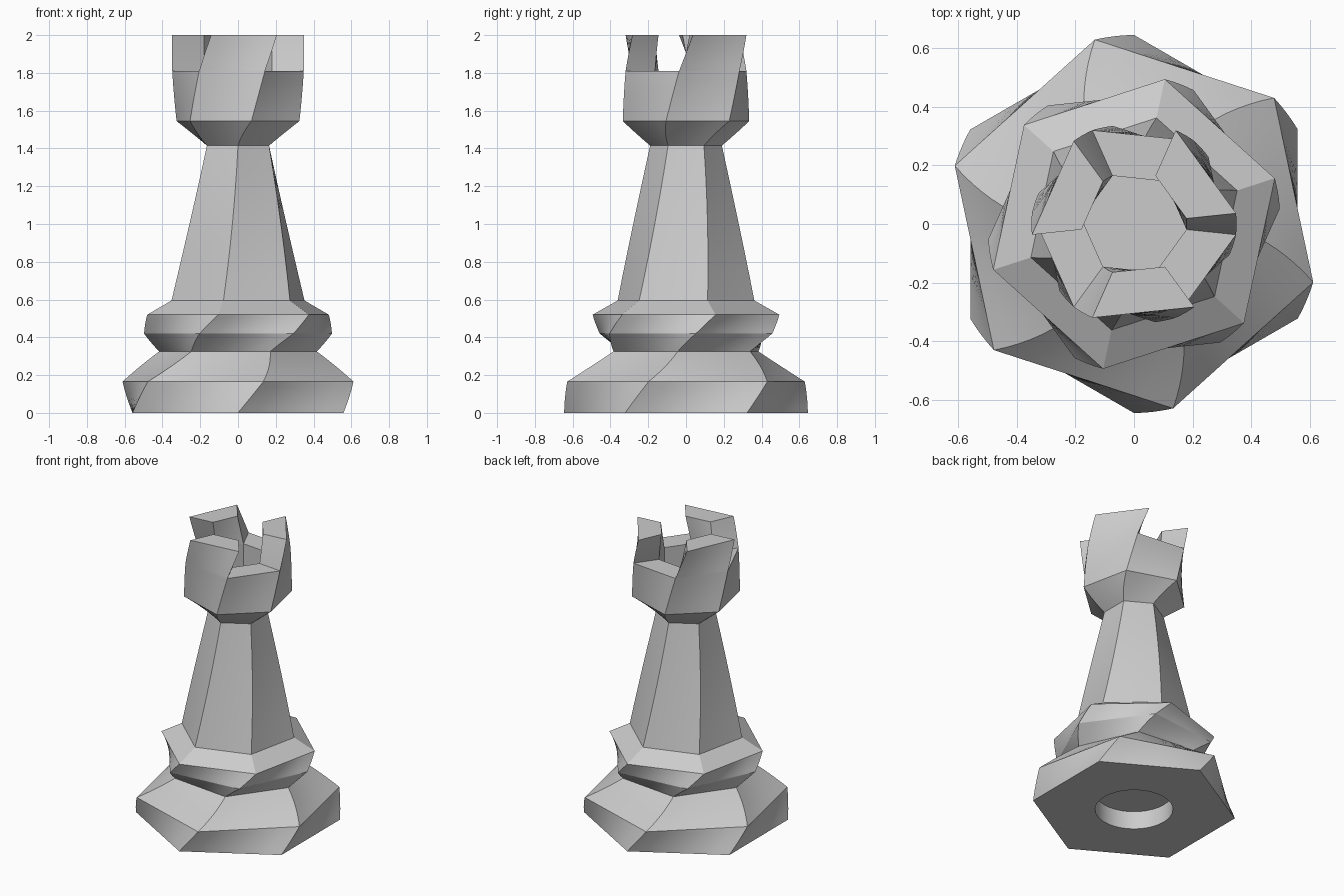
import bpy, bmesh
from math import radians, sin, cos, pi
from mathutils import Vector

if "Cube" in bpy.data.objects:
    bpy.data.objects.remove(bpy.data.objects["Cube"])

SIDE = 6      # segments along each hexagon side
SLICES = 6    # slices along each twisted section

stone = bpy.data.materials.new("light_grey_stone")
stone.use_nodes = True
grey = (0.6, 0.6, 0.6, 1)
stone.diffuse_color = grey
stone.node_tree.nodes["Principled BSDF"].inputs["Base Color"].default_value = grey


def corner(radius, degrees, z):
    a = radians(degrees)
    return Vector((radius * cos(a), radius * sin(a), z))


def side_points(radius, twist, z, k):
    """Points along side k of a twisted hexagon, both corners included."""
    a = corner(radius, 30 + twist + 60 * k, z)
    b = corner(radius, 90 + twist + 60 * k, z)
    return [a.lerp(b, i / SIDE) for i in range(SIDE + 1)]


def hexagon(radius, twist, z):
    return [p for k in range(6) for p in side_points(radius, twist, z, k)[:-1]]


def circle(radius, z):
    n = 6 * SIDE
    return [corner(radius, 30 + 360 * i / n, z) for i in range(n)]


def finish(name, bm):
    bmesh.ops.recalc_face_normals(bm, faces=bm.faces)
    mesh = bpy.data.meshes.new(name)
    bm.to_mesh(mesh)
    bm.free()
    mesh.materials.append(stone)
    obj = bpy.data.objects.new(name, mesh)
    bpy.context.collection.objects.link(obj)
    bpy.ops.object.select_all(action='DESELECT')
    obj.select_set(True)
    bpy.context.view_layer.objects.active = obj
    bpy.ops.object.shade_smooth_by_angle(angle=radians(15))
    return obj


def loft(name, loops, cap_start=True):
    """Skin closed loops of equal length and cap the ends."""
    bm = bmesh.new()
    rows = [[bm.verts.new(p) for p in loop] for loop in loops]
    n = len(rows[0])
    for low, high in zip(rows, rows[1:]):
        for i in range(n):
            j = (i + 1) % n
            bm.faces.new((low[i], low[j], high[j], high[i]))
    if cap_start:
        bm.faces.new(rows[0])
    bm.faces.new(rows[-1])
    return finish(name, bm)


# Outer outline: radius, twist in degrees, height
outline = [
    (0.645, 0, 0), (0.643, 12, 0.165), (0.42, 24, 0.325),
    (0.50, 36, 0.42), (0.505, 48, 0.52), (0.37, 48, 0.595),
    (0.19, 60, 1.415), (0.342, 72, 1.545), (0.35, 84, 1.81),
]

# Body: round socket underneath, twisted stack, well in the crown
loops = [circle(0.245, 0.125), circle(0.245, 0), hexagon(*outline[0])]
for a, b in zip(outline, outline[1:]):
    for s in range(1, SLICES + 1):
        t = s / SLICES
        loops.append(hexagon(*[u + (v - u) * t for u, v in zip(a, b)]))
loops += [hexagon(0.18, 84, 1.81), hexagon(0.18, 84, 1.65)]
loft("tower_body", loops)

# Battlements on every other side, carrying the twist on to the top
for n, k in enumerate((0, 2, 4)):
    loops = []
    for s in range(SLICES + 1):
        t = s / SLICES
        twist, z = 84 + 12 * t, 1.81 + 0.19 * t
        # side 5 + k begins at the gap-free corner of this battlement
        outer = side_points(0.35, twist, z, k + 4)
        inner = side_points(0.18, twist, z, k + 4)
        loops.append(outer + inner[::-1])
    loft(f"battlement_{n + 1}", loops, cap_start=False)
